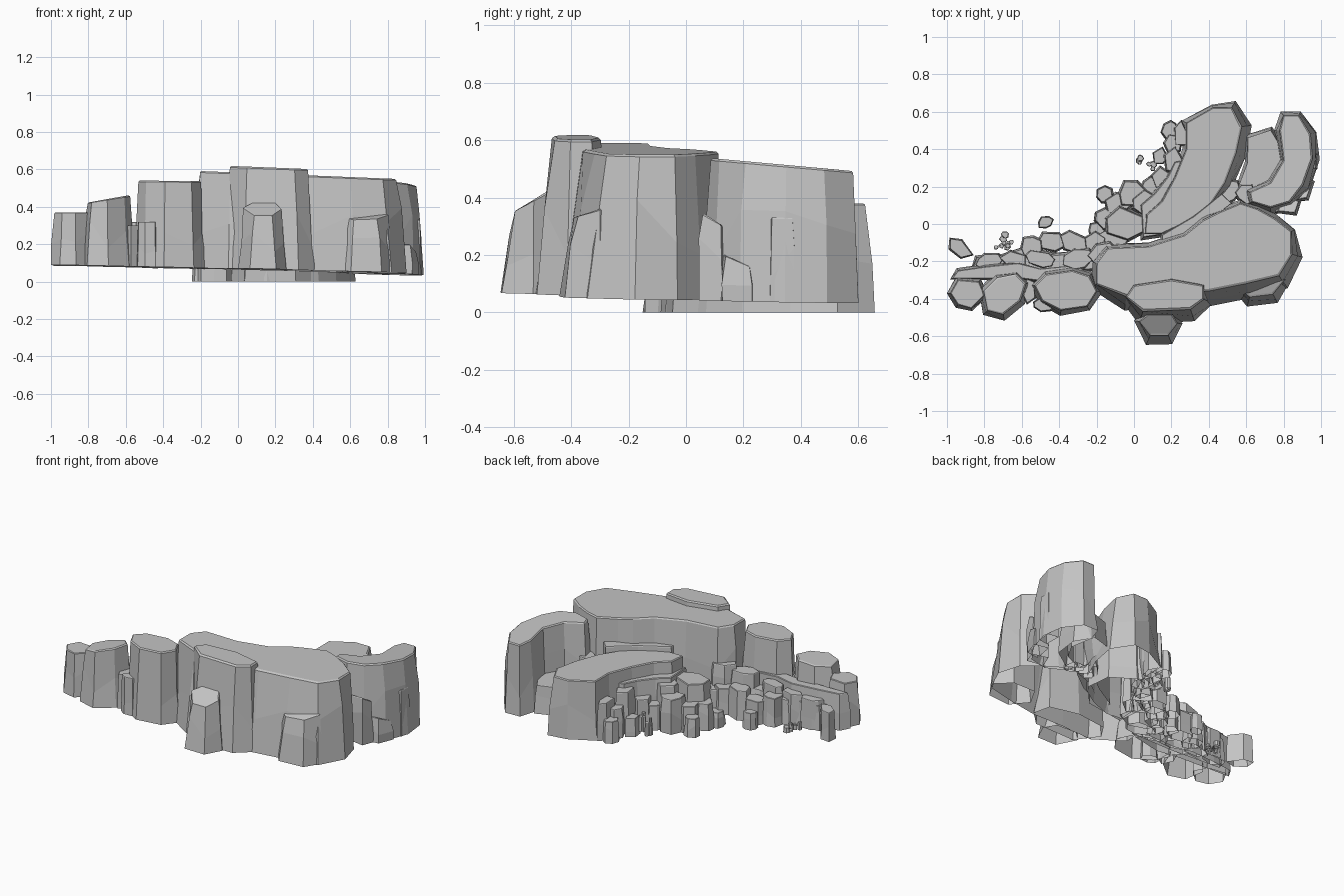
import bpy, bmesh, math, random
from mathutils import Vector

random.seed(7)
stone = bpy.data.materials.new("grey stone")
stone.diffuse_color = (0.55, 0.55, 0.55, 1)


def ground(x, y):
    """The formation's underside is a gently tilted plane."""
    return 0.062 - 0.022 * x - 0.015 * y


def rock(name, outline, z, sx=0, sy=0, flare=0.03, lean=(0, 0), base=None, jitter=0.009):
    """Faceted open-bottomed shell: flat top, thin chipped rim, flared jittered sides."""
    pts = [Vector(p) for p in outline]
    n = len(pts)
    if sum(pts[i - 1].cross(pts[i]) for i in range(n)) < 0:
        pts.reverse()
    normals = []
    for i in range(n):
        t = (pts[i] - pts[i - 1]).normalized() + (pts[(i + 1) % n] - pts[i]).normalized()
        normals.append(Vector((t.y, -t.x)).normalized())
    lean = Vector(lean)
    bm = bmesh.new()
    rings = []
    # height fraction, outward fraction of flare, jitter
    for f, out, jit in ((1, -0.15, 0), (0.985, 0.1, 0), (0.5, 0.6, 1), (0, 1, 0.5)):
        ring = []
        for p, nr in zip(pts, normals):
            push = flare if f == 1 else flare + max(0, nr.dot(lean))
            q = p + nr * (push * out + random.uniform(-1, 1) * jitter * jit)
            b = ground(q.x, q.y) if base is None else base
            top = z + sx * p.x + sy * p.y
            h = f + (random.uniform(-0.25, 0.25) if f == 0.5 else 0)
            ring.append(bm.verts.new((q.x, q.y, b + (top - b) * h)))
        rings.append(ring)
    for up, lo in zip(rings, rings[1:]):
        for i in range(n):
            j = (i + 1) % n
            bm.faces.new((up[i], lo[i], lo[j], up[j]))
    bm.faces.new(rings[0])
    me = bpy.data.meshes.new(name)
    bm.to_mesh(me)
    bm.free()
    me.materials.append(stone)
    ob = bpy.data.objects.new(name, me)
    bpy.context.collection.objects.link(ob)


def boulder(name, x, y, rx, ry, deg, z, base=None):
    """Irregular five to seven sided block placed by centre and radii."""
    n = random.choice((5, 6, 7))
    a0, c, s = random.random(), math.cos(math.radians(deg)), math.sin(math.radians(deg))
    pts = []
    for i in range(n):
        a = a0 + math.tau * (i + random.uniform(-.2, .2)) / n
        k = random.uniform(0.85, 1.15)
        u, v = rx * k * math.cos(a), ry * k * math.sin(a)
        pts.append((x + u * c - v * s, y + u * s + v * c))
    m = min(rx, ry)
    rock(name, pts, z, flare=m * 0.2, base=base, jitter=m * 0.1)


# main cliff wall and its raised front buttress
rock("main_cliff", [(-.2, -.32), (-.04, -.38), (.18, -.36), (.4, -.35), (.6, -.31), (.77, -.27),
     (.84, -.16), (.84, -.04), (.75, .03), (.66, .08), (.57, .11), (.45, .06), (.37, .02),
     (.27, -.06), (.08, -.12), (-.14, -.13), (-.2, -.21)], .583, sx=-.04, flare=.025, lean=(.02, -.06))
rock("front_buttress", [(-.04, -.39), (.05, -.46), (.3, -.45), (.37, -.4), (.37, -.33), (.2, -.3),
     (0, -.33)], .617, sx=-.04, flare=.03, lean=(0, -.05))
rock("front_boulder", [(.03, -.52), (.09, -.59), (.18, -.59), (.23, -.53), (.2, -.48), (.08, -.48)],
     .7, sy=.58, flare=.03, lean=(0, -.035))
rock("cliff_bulge", [(.55, -.33), (.62, -.385), (.74, -.37), (.8, -.3), (.74, -.24), (.6, -.24)],
     .45, sy=.3, flare=.03, lean=(.01, -.03))

# right rear crescent column and the spurs around it
rock("rear_crescent", [(.8, .58), (.88, .58), (.94, .48), (.95, .35), (.9, .21), (.83, .12), (.73, .09),
     (.63, .12), (.62, .17), (.73, .22), (.8, .34), (.78, .5)], .545, sy=-.09, flare=.026, lean=(.018, -.015))
rock("crescent_inner_step", [(.61, .46), (.73, .5), (.79, .4), (.77, .25), (.64, .16), (.56, .2), (.61, .33)],
     .22, flare=.02)
rock("spur_front", [(.77, .07), (.86, .06), (.88, .12), (.8, .14)], .38, sy=-.6, flare=.02)
rock("spur_low", [(.86, .13), (.92, .14), (.95, .22), (.88, .23)], .26, sy=-.45, flare=.02)
rock("spur_side", [(.92, .29), (.972, .3), (.972, .37), (.92, .38)], .33, flare=.013, jitter=.004)

# middle rear ridge, which reaches lowest, and the ledges beside it
rock("rear_ridge", [(.42, .62), (.52, .62), (.57, .52), (.54, .38), (.48, .22), (.4, .1), (.28, .01),
     (.15, -.05), (.06, -.05), (.07, .05), (.15, .12), (.22, .25), (.28, .4), (.28, .54)],
     .38, flare=.022, lean=(.04, .005), base=0)
rock("rear_ridge_step", [(.05, -.07), (.3, -.03), (.42, .1), (.4, .25), (.27, .34), (.22, .33), (.18, .25),
     (.11, .16), (.04, .1)], .3, flare=.02, base=0)
rock("gap_ledge", [(.15, -.1), (.38, .0), (.52, .11), (.47, .16), (.32, .04), (.15, -.06)],
     .41, flare=.012)

# left columns, stepping down
rock("left_column", [(-.53, -.33), (-.49, -.41), (-.39, -.46), (-.25, -.44), (-.2, -.36), (-.24, -.28),
     (-.33, -.25), (-.47, -.27)], .535, sx=-.01, flare=.028)
rock("left_middle_column", [(-.8, -.36), (-.78, -.46), (-.7, -.48), (-.61, -.41), (-.58, -.32),
     (-.63, -.27), (-.73, -.29)], .56, sx=.17, flare=.035)
rock("left_end_column", [(-.98, -.37), (-.94, -.43), (-.87, -.45), (-.8, -.38), (-.83, -.31),
     (-.94, -.3)], .37, flare=.02)
rock("left_rear_ridge", [(-.97, -.29), (-.6, -.29), (-.45, -.31), (-.25, -.27), (-.3, -.22), (-.5, -.24),
     (-.62, -.21), (-.8, -.23), (-.94, -.25)], .32, flare=.015)
rock("left_low_ridge", [(-.86, -.24), (-.5, -.25), (-.2, -.24), (-.14, -.14), (-.3, -.16), (-.42, -.17),
     (-.58, -.13), (-.7, -.17), (-.84, -.18)], .24, flare=.015)

# side blocks: x, y, radius x, radius y, turn, top
side_blocks = [
    (.5, .17, .07, .06, 40, .24), (.6, .16, .05, .05, 0, .32),
    (-.48, -.43, .05, .035, 0, .32), (-.56, -.36, .04, .06, 0, .3),
    (-.93, -.13, .07, .045, -40, .27),
    (-.47, .01, .04, .03, 20, .18), (-.55, -.12, .06, .055, 20, .26),
    (-.44, -.1, .08, .05, 0, .22), (-.32, -.1, .08, .05, -20, .26),
    (-.22, -.1, .07, .05, 10, .24), (-.5, -.19, .08, .045, -15, .3),
    (-.3, -.19, .1, .055, 10, .33), (-.16, -.16, .08, .06, 0, .36),
    (-.64, -.19, .07, .04, 0, .28), (-.77, -.2, .07, .04, 5, .27)]
for i, b in enumerate(side_blocks):
    boulder(f"side_block_{i + 1}", *b)

# blocks in the rear notch and along the ridge, standing on z = 0
notch_blocks = [
    (-.05, 0, .11, .085, 0, .28), (-.15, .03, .06, .05, 0, .17), (-.01, .16, .075, .065, 0, .22),
    (-.08, .11, .08, .06, 30, .17), (-.16, .16, .045, .045, 20, .12), (.07, .11, .08, .07, 0, .27),
    (.09, .2, .055, .045, 40, .16), (.15, .25, .05, .06, 0, .2), (.21, .33, .05, .08, 0, .27),
    (.14, .36, .035, .045, 0, .12), (.21, .43, .05, .06, 0, .19), (.19, .5, .045, .05, 10, .14),
    (.25, .48, .04, .07, 0, .24), (-.12, -.09, .09, .05, 0, .22), (-.2, -.04, .04, .05, 0, .1)]
for i, b in enumerate(notch_blocks):
    boulder(f"notch_block_{i + 1}", *b, base=0)

# loose rubble clusters
for k, (cx, cy, base) in enumerate([(-.69, -.09, None), (.08, .33, .02)]):
    for i in range(10):
        r = random.uniform(.009, .018)
        x, y = cx + random.uniform(-.055, .055), cy + random.uniform(-.035, .035)
        boulder(f"rubble_{k + 1}_{i + 1}", x, y, r, r, 0, random.uniform(.08, .13), base)
